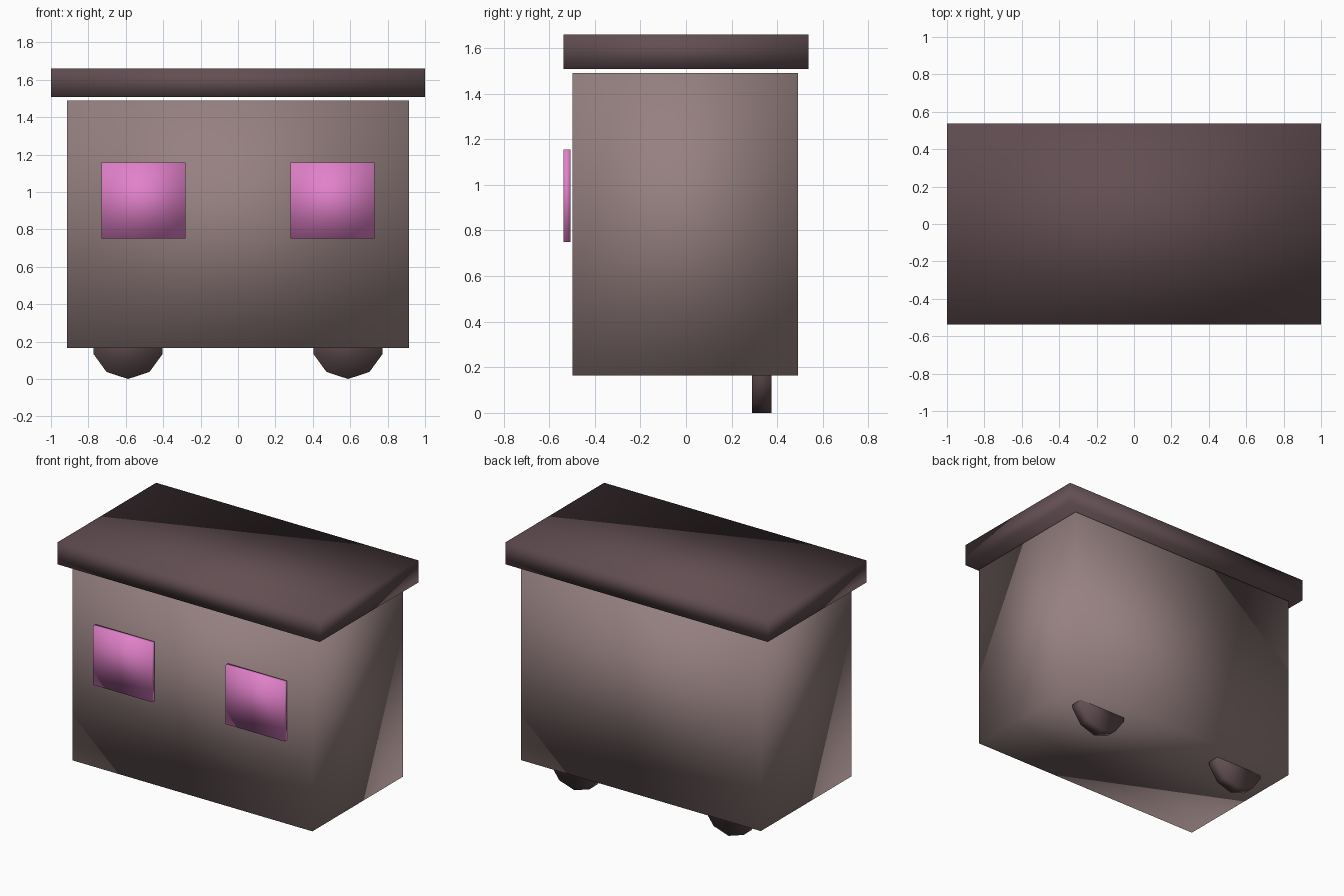
import bpy
import bmesh
from math import pi
from mathutils import Matrix, Vector

cube = bpy.data.objects.get("Cube")
if cube:
    bpy.data.objects.remove(cube, do_unlink=True)


def make_material(name, rgb):
    mat = bpy.data.materials.new(name)
    mat.use_nodes = True
    colour = (*rgb, 1.0)
    mat.diffuse_color = colour
    mat.node_tree.nodes["Principled BSDF"].inputs["Base Color"].default_value = colour
    return mat


def finish(name, bm, mat):
    mesh = bpy.data.meshes.new(name)
    bmesh.ops.recalc_face_normals(bm, faces=bm.faces)
    for face in bm.faces:
        face.smooth = True  # soft shading that rolls over the corners
    bm.to_mesh(mesh)
    bm.free()
    mesh.materials.append(mat)
    obj = bpy.data.objects.new(name, mesh)
    bpy.context.collection.objects.link(obj)
    return obj


def box(name, low, high, mat):
    low, high = Vector(low), Vector(high)
    bm = bmesh.new()
    place = Matrix.Translation((low + high) / 2) @ Matrix.Diagonal((*(high - low), 1))
    bmesh.ops.create_cube(bm, size=1, matrix=place)
    return finish(name, bm, mat)


def wheel(name, centre, radius, width, mat):
    bm = bmesh.new()
    place = Matrix.Translation(centre) @ Matrix.Rotation(pi / 2, 4, "X")
    bmesh.ops.create_cone(bm, cap_ends=True, segments=10, radius1=radius,
                          radius2=radius, depth=width, matrix=place)
    return finish(name, bm, mat)


wall_taupe = make_material("wall taupe", (0.305, 0.216, 0.216))
roof_brown = make_material("dark roof brown", (0.122, 0.076, 0.084))
window_pink = make_material("window pink", (0.76, 0.22, 0.59))

# Main cabin and the roof slab floating just above it
box("cabin", (-0.915, -0.497, 0.165), (0.915, 0.492, 1.49), wall_taupe)
box("roof", (-1, -0.537, 1.508), (1, 0.537, 1.66), roof_brown)

# Mirrored pairs: front windows and rear wheels half sunk in the cabin
for side, sign in (("left", 1), ("right", -1)):
    inner, outer = sorted((sign * 0.28, sign * 0.73))
    box(side + "_window", (inner, -0.537, 0.75), (outer, -0.507, 1.156), window_pink)
    wheel(side + "_wheel", (sign * 0.588, 0.333, 0.195), 0.195, 0.085, roof_brown)
